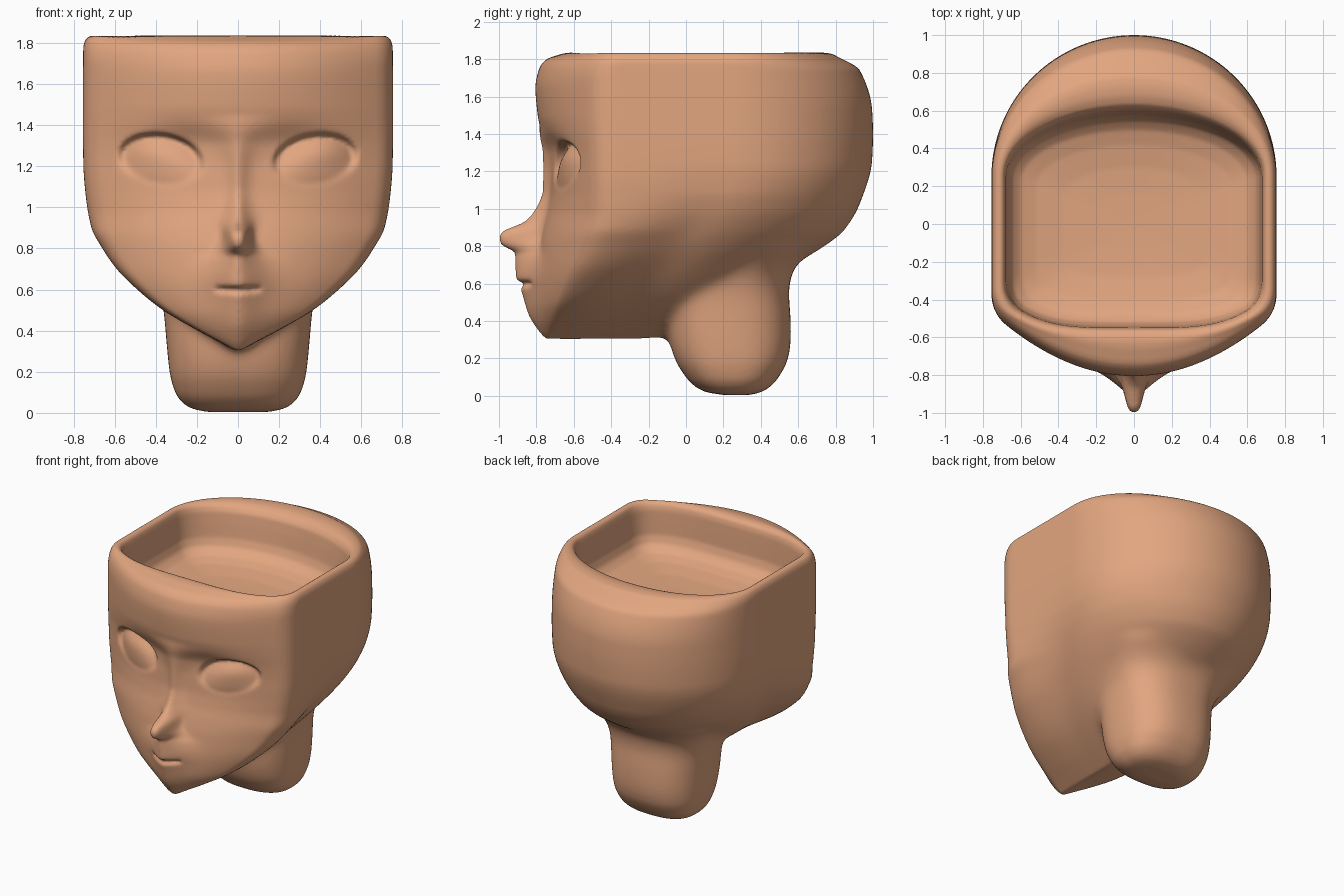
import bpy, math

if "Cube" in bpy.data.objects:
    bpy.data.objects.remove(bpy.data.objects["Cube"])

clay = bpy.data.materials.new("terracotta")
clay.diffuse_color = (0.76, 0.38, 0.215, 1)
clay.use_nodes = True
clay.node_tree.nodes["Principled BSDF"].inputs["Base Color"].default_value = clay.diffuse_color


def curve(*pts):
    """Smooth monotone interpolation through (z, value) points."""
    xs, ys = zip(*sorted(pts))
    d = [(ys[i + 1] - ys[i]) / (xs[i + 1] - xs[i]) for i in range(len(xs) - 1)]
    m = [d[0]] + [2 * a * b / (a + b) if a * b > 0 else 0 for a, b in zip(d, d[1:])] + [d[-1]]

    def f(x):
        if x <= xs[0]:
            return ys[0]
        if x >= xs[-1]:
            return ys[-1]
        i = max(k for k in range(len(d)) if xs[k] <= x)
        h = xs[i + 1] - xs[i]
        t = (x - xs[i]) / h
        return (ys[i] * (1 + 2 * t) * (1 - t) ** 2 + m[i] * h * t * (1 - t) ** 2
                + ys[i + 1] * t * t * (3 - 2 * t) + m[i + 1] * h * t * t * (t - 1))
    return f


def loft(name, rings):
    """Skin a stack of equal-length rings and cap both ends."""
    n = len(rings[0])
    verts = [p for r in rings for p in r]
    faces = [(k * n + i, k * n + (i + 1) % n, (k + 1) * n + (i + 1) % n, (k + 1) * n + i)
             for k in range(len(rings) - 1) for i in range(n)]
    faces += [tuple(reversed(range(n))), tuple(range(len(verts) - n, len(verts)))]
    me = bpy.data.meshes.new(name)
    me.from_pydata(verts, [], faces)
    me.materials.append(clay)
    ob = bpy.data.objects.new(name, me)
    bpy.context.collection.objects.link(ob)
    return ob


# Head outline by height: half width, width behind the face, face depth, face edge, back start, back end
width = curve((.305, .015), (.35, .1), (.4, .195), (.5, .365), (.6, .49), (.7, .59), (.8, .66),
              (.9, .713), (1.05, .74), (1.2, .752), (1.4, .755), (1.77, .753), (1.81, .745), (1.83, .73))
rear_width = curve((.305, .015), (.35, .09), (.4, .17), (.5, .31), (.6, .42), (.7, .51), (.8, .588),
                   (.9, .65), (1, .698), (1.1, .73), (1.25, .751), (1.4, .755), (1.77, .753),
                   (1.81, .745), (1.83, .73))
face = curve((.305, -.745), (.35, -.77), (.43, -.79), (.5, -.798), (.6, -.8), (.7, -.795), (.8, -.785),
             (.9, -.765), (1, -.74), (1.1, -.725), (1.2, -.722), (1.3, -.735), (1.42, -.775),
             (1.5, -.793), (1.65, -.805), (1.75, -.785), (1.8, -.745), (1.83, -.66))
edge = curve((.305, -.735), (.45, -.68), (.6, -.61), (.8, -.52), (1, -.465), (1.7, -.47), (1.83, -.44))
back_start = curve((.305, -.3), (.6, -.1), (.8, .05), (1, .19), (1.2, .25), (1.83, .25))
back = curve((.305, .05), (.5, .4), (.7, .58), (.75, .66), (.8, .74), (.88, .84), (1.03, .93),
             (1.26, .995), (1.4, 1.0), (1.53, .995), (1.74, .93), (1.83, .78))
# Nose, lips and chin: projection on the centre line and sideways spread
nose = curve((.305, .005), (.35, .02), (.43, .05), (.5, .065), (.58, .088), (.63, .11), (.72, .12),
             (.765, .125), (.785, .16), (.81, .205), (.85, .222), (.88, .21), (.9, .17), (.93, .11),
             (1, .066), (1.1, .042), (1.2, .042), (1.35, .025), (1.45, 0))
spread = curve((.35, .07), (.5, .11), (.66, .12), (.74, .1), (.78, .075), (.85, .06), (.95, .055),
               (1.1, .048), (1.3, .065), (1.42, .13), (1.5, .15))


def smooth(t):
    t = max(0, min(1, t))
    return t * t * (3 - 2 * t)


def features(x, z):
    """Depth offset of nose, mouth slit, eye socket and eye on the face."""
    power = 1.7 + 1.8 * math.exp(-((z - .86) / .06) ** 2)
    y = -nose(z) * math.exp(-(x / spread(z)) ** power)
    zm = .597 + .7 * x * x
    y += .06 * math.exp(-((z - zm) / .012) ** 2) * max(0, 1 - (x / .125) ** 2)
    y += .025 * math.exp(-((x - .27) / .16) ** 2 - ((z - 1.31) / .09) ** 2)
    zc = 1.232 + .1 * (x - .375)
    r = math.hypot((x - .375) / .2, (z - zc) / .125)
    up = smooth(.5 + .6 * (z - zc) / .12 + .9 * max(0, x - .42))
    k = smooth((1.08 - r) / .22)
    y += k * ((.06 * up + .008) * r * r - .012 * max(0, 1 - r * r))
    return y


def head_ring(z, w, yf, ye, yc, yb, detail=None, ws=None, p=2):
    ws = ws or w

    def front(x):
        return yf + (ye - yf) * (x / w) ** p + (detail(x, z) if detail else 0)
    half = [(.9 * w * i / 70, front(.9 * w * i / 70)) for i in range(71)]
    (x0, y0), y2 = half[-1], min(ye + .1, (ye + yc) / 2)
    for i in range(1, 9):                       # rounded temple
        t = i / 8
        half.append(((1 - t) ** 2 * x0 + (1 - (1 - t) ** 2) * w,
                     (1 - t) ** 2 * y0 + 2 * t * (1 - t) * ye + t * t * y2))
    half += [(w + (ws - w) * smooth(i / 14), y2 + (yc - y2) * i / 16) for i in range(1, 16)]
    for i in range(33):                         # round back of the head
        a = math.pi / 2 * i / 32
        half.append((ws * math.cos(a), yc + (yb - yc) * math.sin(a)))
    half[-1] = (0, yb)
    return [(x, y, z) for x, y in half] + [(-x, y, z) for x, y in half[-2:0:-1]]


# Head shell with face; the jaw tapers off behind the face
N = 220
rings = []
for k in range(N + 1):
    z = .305 + (1.83 - .305) * k / N
    rings.append(head_ring(z, width(z), face(z), edge(z), back_start(z), back(z), features, rear_width(z)))

# Rim and hollow planting bowl
for r in [(1.836, .712, -.62, -.44, .25, .73), (1.832, .698, -.585, -.42, .25, .68),
          (1.815, .686, -.56, -.41, .25, .635), (1.78, .678, -.55, -.40, .25, .605),
          (1.70, .672, -.545, -.40, .25, .59), (1.60, .665, -.54, -.40, .25, .575),
          (1.54, .645, -.52, -.39, .25, .55), (1.50, .60, -.48, -.36, .23, .50),
          (1.475, .52, -.40, -.31, .2, .42), (1.455, .38, -.28, -.22, .14, .30),
          (1.447, .2, -.13, -.1, .08, .17), (1.445, .04, -.01, 0, .03, .05)]:
    rings.append(head_ring(*r, p=2.5 if r[0] > 1.833 else 4))
head = loft("planter_head", rings)

# Neck, flared where it meets the head
neck = [(.005, .15, .2, .34), (.02, .22, .11, .40), (.05, .27, .05, .45), (.1, .305, 0, .495),
        (.2, .333, -.06, .545), (.3, .345, -.09, .562), (.42, .355, -.1, .56), (.55, .37, -.1, .55),
        (.65, .40, -.08, .565), (.72, .44, -.06, .61), (.8, .5, -.05, .69)]
nw, nf, nb = (curve(*[(r[0], r[j]) for r in neck]) for j in (1, 2, 3))
rings = []
for k in range(61):
    z = .005 + .795 * (k / 60) ** 1.5
    cy, ry = (nf(z) + nb(z)) / 2, (nb(z) - nf(z)) / 2
    ring = []
    for i in range(72):
        a = math.tau * i / 72
        c, s = math.cos(a), math.sin(a)
        ring.append((nw(z) * math.copysign(abs(c) ** .8, c), cy + ry * math.copysign(abs(s) ** .8, s), z))
    rings.append(ring)
neck_ob = loft("neck", rings)

# Fuse head and neck into one skin and soften the joint
bpy.ops.object.select_all(action='DESELECT')
neck_ob.select_set(True)
head.select_set(True)
bpy.context.view_layer.objects.active = head
bpy.ops.object.join()
remesh = head.modifiers.new("fuse", 'REMESH')
remesh.mode = 'VOXEL'
remesh.voxel_size = .0125
bpy.ops.object.modifier_apply(modifier="fuse")
joint = head.vertex_groups.new(name="neck_joint")
for v in head.data.vertices:
    x, y, z = v.co
    g = smooth((y + .3) / .2) * smooth((.9 - z) / .12) * smooth((z - .15) / .15)
    if g > 0:
        joint.add([v.index], g, 'REPLACE')
blend = head.modifiers.new("blend", 'SMOOTH')
blend.vertex_group = "neck_joint"
blend.factor, blend.iterations = .5, 90
fine = head.modifiers.new("fine", 'SMOOTH')
fine.factor, fine.iterations = .5, 3
for name in ("blend", "fine"):
    bpy.ops.object.modifier_apply(modifier=name)
head.data.materials.clear()
head.data.materials.append(clay)
bpy.ops.object.shade_smooth_by_angle(angle=math.radians(70))
